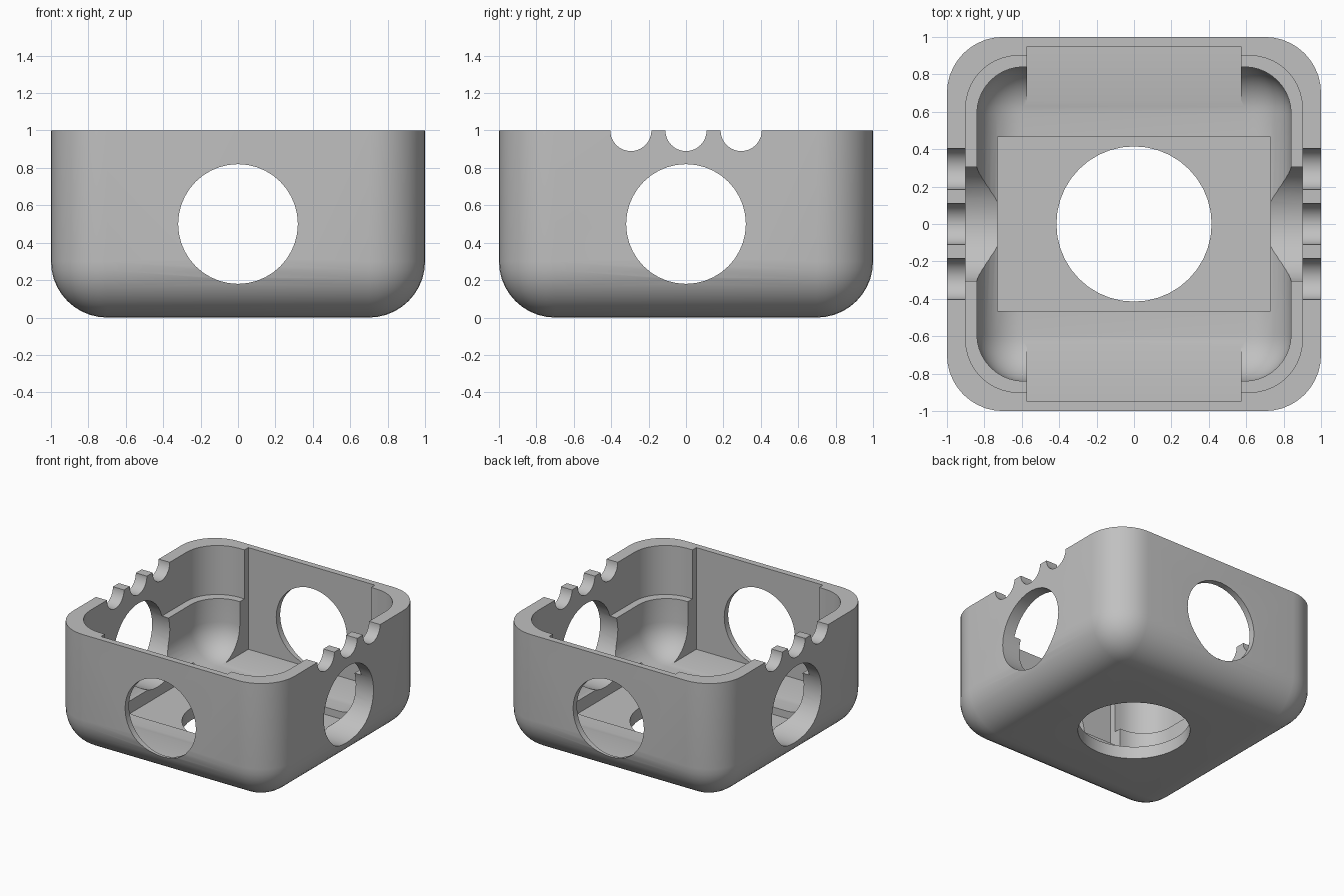
import bpy, bmesh, math
from mathutils import Matrix, Vector

cube = bpy.data.objects.get("Cube")
if cube:
    bpy.data.objects.remove(cube, do_unlink=True)

# Single grey finish
grey = bpy.data.materials.new("plain_grey")
grey.use_nodes = True
colour = (0.53, 0.53, 0.53, 1)
grey.diffuse_color = colour
grey.node_tree.nodes["Principled BSDF"].inputs["Base Color"].default_value = colour


def add_object(name, bm):
    bmesh.ops.recalc_face_normals(bm, faces=bm.faces)
    mesh = bpy.data.meshes.new(name)
    bm.to_mesh(mesh)
    bm.free()
    mesh.materials.append(grey)
    obj = bpy.data.objects.new(name, mesh)
    bpy.context.collection.objects.link(obj)
    return obj


def box(name, size, centre, radius=0, round_bottom=False):
    """Box with optional rounded upright and bottom edges."""
    bm = bmesh.new()
    bmesh.ops.create_cube(bm, size=1)
    bmesh.ops.scale(bm, vec=size, verts=bm.verts)
    if radius:
        def rounded(e):
            a, b = e.verts[0].co, e.verts[1].co
            return abs(a.z - b.z) > 0.01 or (round_bottom and a.z < 0)
        bmesh.ops.bevel(bm, geom=[e for e in bm.edges if rounded(e)], offset=radius,
                        segments=10, profile=0.5, affect='EDGES')
    bmesh.ops.translate(bm, vec=centre, verts=bm.verts)
    return add_object(name, bm)


def cylinder(name, radius, length, axis, centre):
    bm = bmesh.new()
    turn = Vector((0, 0, 1)).rotation_difference(Vector(axis)).to_matrix().to_4x4()
    bmesh.ops.create_cone(bm, cap_ends=True, segments=40, radius1=radius, radius2=radius,
                          depth=length, matrix=Matrix.Translation(centre) @ turn)
    return add_object(name, bm)


# Outer body with soft bottom and corners
body = box("enclosure_body", (2, 2, 1), (0, 0, 0.5), 0.3, True)

# Wide upper cavity above the ledge, rounded lower cavity beneath it
cutters = [
    box("upper_cavity", (1.8, 1.8, 0.8), (0, 0, 1.0), 0.28),
    box("lower_cavity", (1.68, 1.68, 1.2), (0, 0, 0.76), 0.25, True),
    box("floor_recess", (1.46, 0.93, 0.5), (0, 0, 0.35)),
    cylinder("floor_hole", 0.415, 0.6, (0, 0, 1), (0, 0, 0)),
    cylinder("front_back_holes", 0.32, 2.4, (0, 1, 0), (0, 0, 0.5)),
    cylinder("side_holes", 0.32, 2.4, (1, 0, 0), (0, 0, 0.5)),
]
# Flat recesses inside the front and back walls
for side, name in ((-1, "front_recess"), (1, "back_recess")):
    cutters.append(box(name, (1.144, 0.35, 1.0), (0, side * 0.775, 0.67)))
# Cable notches along the side rims
for i in (-1, 0, 1):
    cutters.append(cylinder("rim_notch", 0.11, 2.4, (1, 0, 0), (0, i * 0.295, 1)))

for cutter in cutters:
    cutter.hide_render = True
    mod = body.modifiers.new(cutter.name, 'BOOLEAN')
    mod.operation = 'DIFFERENCE'
    mod.solver = 'EXACT'
    mod.object = cutter

# Bake the cuts and drop the helpers
bpy.context.view_layer.update()
graph = bpy.context.evaluated_depsgraph_get()
result = bpy.data.meshes.new_from_object(body.evaluated_get(graph))
body.modifiers.clear()
body.data = result
for cutter in cutters:
    bpy.data.objects.remove(cutter, do_unlink=True)
result.materials.clear()
result.materials.append(grey)
for poly in result.polygons:
    poly.material_index = 0

bpy.ops.object.select_all(action='DESELECT')
body.select_set(True)
bpy.context.view_layer.objects.active = body
bpy.ops.object.shade_smooth_by_angle(angle=math.radians(30))
